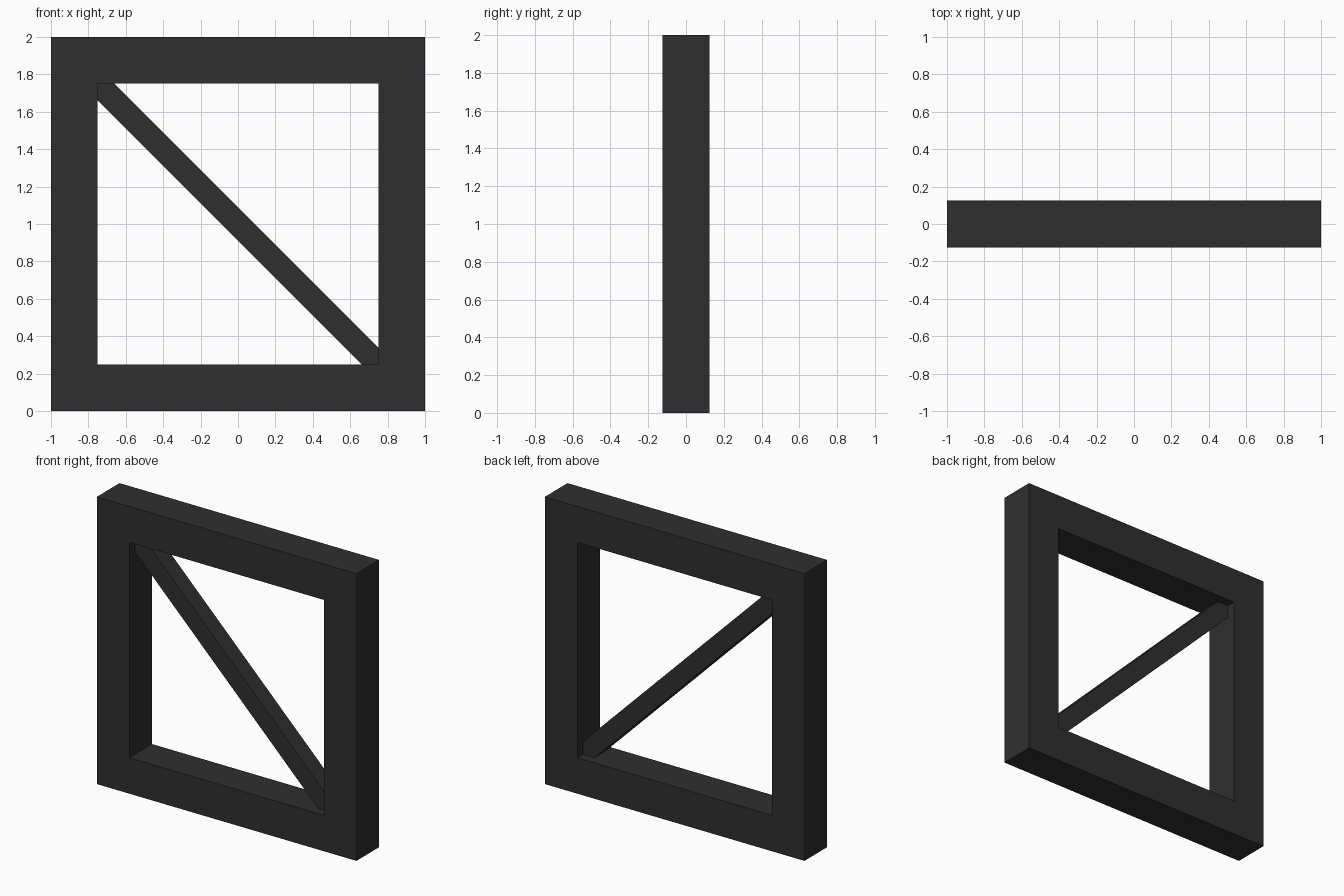
import bpy
import bmesh
from mathutils import Vector

cube = bpy.data.objects.get("Cube")
if cube:
    bpy.data.objects.remove(cube, do_unlink=True)

OUTER, INNER = 1.0, 0.75        # half sizes of the square frame
FRAME_DEPTH, BRACE_DEPTH = 0.25, 0.125
CUT = 0.125 / 2 ** 0.5          # brace width measured along the frame edge
MID = 1.0                       # height of the frame's centre

dark = bpy.data.materials.new("charcoal")
dark.use_nodes = True
colour = (0.028, 0.028, 0.028, 1)
dark.diffuse_color = colour
dark.node_tree.nodes["Principled BSDF"].inputs["Base Color"].default_value = colour


def extruded(name, outlines, depth):
    """Extrude flat (x, z) polygons along y into one closed solid."""
    bm = bmesh.new()
    for outline in outlines:
        bm.faces.new([bm.verts.new((x, -depth / 2, z + MID)) for x, z in outline])
    bmesh.ops.remove_doubles(bm, verts=bm.verts[:], dist=1e-5)
    moved = bmesh.ops.extrude_face_region(bm, geom=bm.faces[:], use_keep_orig=True)
    verts = [g for g in moved["geom"] if isinstance(g, bmesh.types.BMVert)]
    bmesh.ops.translate(bm, verts=verts, vec=Vector((0, depth, 0)))
    bmesh.ops.recalc_face_normals(bm, faces=bm.faces[:])
    mesh = bpy.data.meshes.new(name)
    bm.to_mesh(mesh)
    bm.free()
    mesh.materials.append(dark)
    obj = bpy.data.objects.new(name, mesh)
    bpy.context.collection.objects.link(obj)
    return obj


# Square frame: four mitred sides joined into one ring
corners = [(-1, -1), (1, -1), (1, 1), (-1, 1)]
sides = []
for (ax, az), (bx, bz) in zip(corners, corners[1:] + corners[:1]):
    sides.append([(ax * OUTER, az * OUTER), (bx * OUTER, bz * OUTER),
                  (bx * INNER, bz * INNER), (ax * INNER, az * INNER)])
extruded("square_frame", sides, FRAME_DEPTH)

# Diagonal brace with pointed ends that fit the inner corners
half = [(-INNER, INNER - CUT), (-INNER, INNER), (-INNER + CUT, INNER)]
extruded("diagonal_brace", [half + [(-x, -z) for x, z in half]], BRACE_DEPTH)
